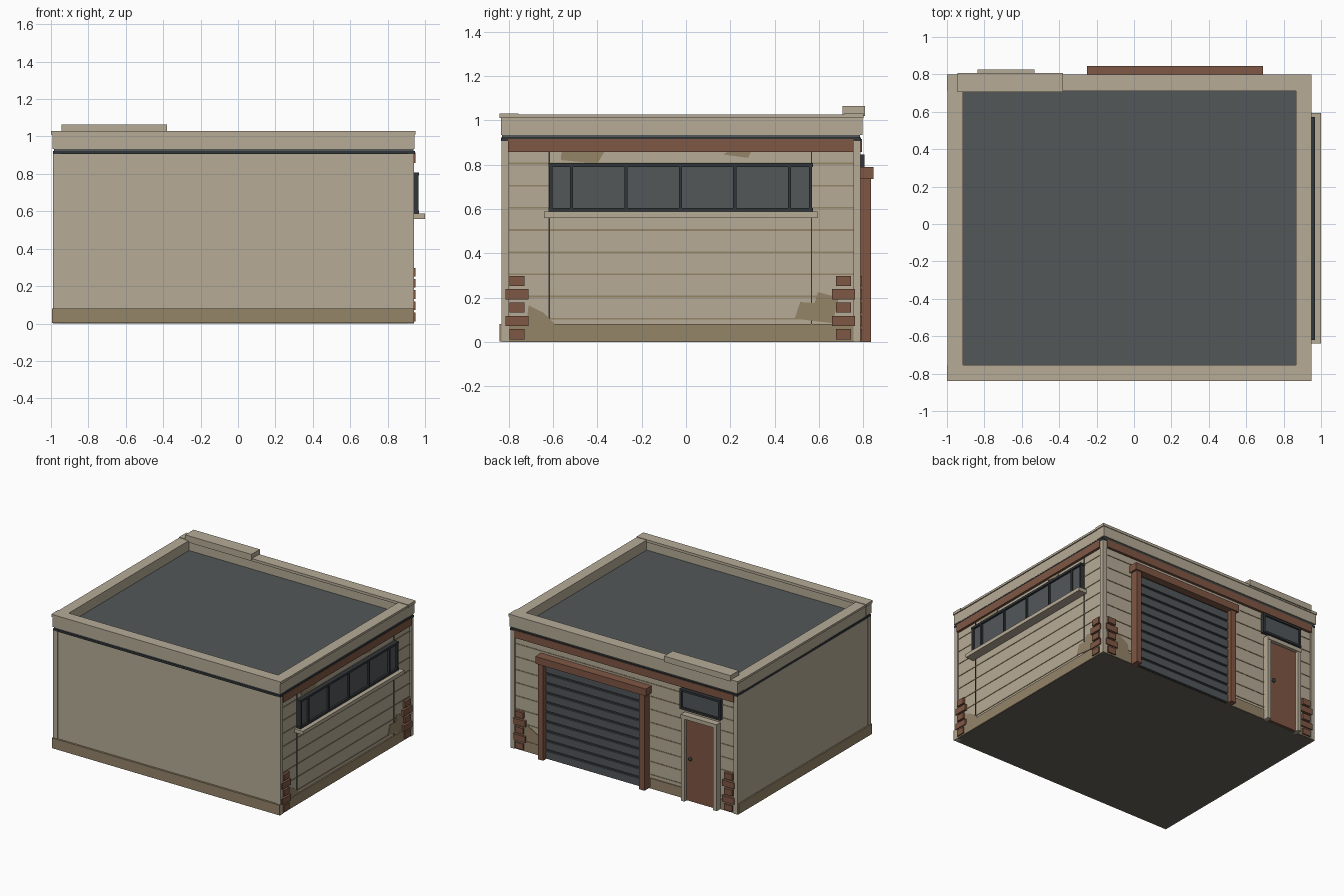
import bpy, bmesh


def material(name, r, g, b):
    m = bpy.data.materials.new(name)
    lin = [((c / 255 + 0.055) / 1.055) ** 2.4 for c in (r, g, b)]
    m.diffuse_color = (*lin, 1)
    return m


BEIGE = material("beige plaster", 182, 171, 151)
TAN = material("tan stain", 149, 133, 105)
BROWN = material("brick brown", 127, 87, 68)
SLATE = material("slate grey", 82, 87, 89)
DARK = material("dark metal", 50, 54, 56)
FLOOR = material("floor concrete", 105, 100, 91)


def finish(name, bm, mat):
    mesh = bpy.data.meshes.new(name)
    bmesh.ops.recalc_face_normals(bm, faces=bm.faces)
    bm.to_mesh(mesh)
    bm.free()
    mesh.materials.append(mat)
    ob = bpy.data.objects.new(name, mesh)
    bpy.context.collection.objects.link(ob)
    return ob


def boxes(name, mat, *spans):
    """One object from boxes given as (x0, x1, y0, y1, z0, z1)."""
    bm = bmesh.new()
    for x0, x1, y0, y1, z0, z1 in spans:
        for v in bmesh.ops.create_cube(bm, size=1)["verts"]:
            v.co = (x1 if v.co.x > 0 else x0,
                    y1 if v.co.y > 0 else y0,
                    z1 if v.co.z > 0 else z0)
    return finish(name, bm, mat)


def patch(name, points, wall):
    """Thin stain plate; wall 'x' takes (y, z) points, wall 'y' takes (x, z)."""
    bm = bmesh.new()
    a, b = (0.929, 0.9345) if wall == "x" else (0.774, 0.7795)
    place = (lambda p, d: (d, p[0], p[1])) if wall == "x" else (lambda p, d: (p[0], d, p[1]))
    rings = [[bm.verts.new(place(p, d)) for p in points] for d in (a, b)]
    n = len(points)
    for ring in rings:
        bm.faces.new(ring)
    for i in range(n):
        j = (i + 1) % n
        bm.faces.new((rings[0][i], rings[0][j], rings[1][j], rings[1][i]))
    finish(name, bm, TAN)


# Main shell and floor
boxes("walls", BEIGE, (-0.985, 0.93, -0.825, 0.775, 0.004, 0.94))
boxes("floor", FLOOR, (-0.985, 0.935, -0.83, 0.78, 0, 0.006))
boxes("corner_posts", BEIGE, *[
    (x, x + 0.035, y, y + 0.032, 0.0, 0.91)
    for x in (-0.99, 0.907) for y in (-0.831, 0.755)])

# Plinth around the foot of the walls
boxes("plinth", TAN,
      (-0.995, 0.942, -0.84, -0.82, 0.002, 0.08),
      (-0.995, -0.98, -0.84, 0.78, 0.002, 0.08),
      (0.92, 0.94, -0.84, 0.755, 0.002, 0.08),
      (-0.955, -0.84, 0.77, 0.783, 0.002, 0.08),
      (-0.53, -0.24, 0.77, 0.783, 0.002, 0.08),
      (0.68, 0.907, 0.77, 0.783, 0.002, 0.08))

# Siding seams on the right and back walls
levels = [0.105 + 0.1 * i for i in range(8)]
boxes("siding_seams_right", TAN, *[(0.929, 0.933, -0.80, 0.755, z - 0.004, z + 0.004) for z in levels])
boxes("siding_seams_back", TAN, *[(-0.955, 0.907, 0.774, 0.778, z - 0.004, z + 0.004) for z in levels])
boxes("panel_joints", DARK, *[(0.929, 0.934, y - 0.003, y + 0.003, 0.08, 0.86) for y in (-0.616, 0.566)])

# Worn plaster patches
patch("patch_low_front", [(-0.72, 0.08), (-0.71, 0.165), (-0.64, 0.13), (-0.59, 0.08)], "x")
patch("patch_low_back", [(0.49, 0.105), (0.515, 0.18), (0.58, 0.175), (0.595, 0.225),
                         (0.69, 0.2), (0.66, 0.085)], "x")
patch("patch_high_front", [(-0.565, 0.82), (-0.56, 0.87), (-0.36, 0.87), (-0.40, 0.805)], "x")
patch("patch_high_back", [(0.17, 0.845), (0.2, 0.87), (0.3, 0.87), (0.28, 0.83)], "x")
patch("patch_door_side", [(0.70, 0.08), (0.71, 0.15), (0.80, 0.20), (0.88, 0.17), (0.88, 0.08)], "y")

# Brown band and dark drip strip under the parapet
boxes("brown_band", BROWN,
      (0.92, 0.949, -0.802, 0.755, 0.857, 0.915),
      (-0.96, 0.907, 0.765, 0.794, 0.857, 0.915))
boxes("drip_strip", DARK, (-0.988, 0.945, -0.834, 0.79, 0.906, 0.922))
boxes("drip_strip_upper", SLATE, (-0.985, 0.938, -0.83, 0.785, 0.92, 0.936))

# Parapet, coping and sunken roof
boxes("parapet", BEIGE,
      (-0.993, 0.943, -0.835, -0.765, 0.933, 1.01),
      (-0.993, 0.943, 0.72, 0.795, 0.933, 1.01),
      (-0.99, -0.92, -0.77, 0.725, 0.933, 1.01),
      (0.87, 0.94, -0.77, 0.725, 0.933, 1.01))
boxes("coping", BEIGE,
      (-1.0, 0.95, -0.84, -0.755, 1.01, 1.03),
      (-1.0, 0.95, 0.712, 0.80, 1.01, 1.03),
      (-0.998, -0.915, -0.755, 0.712, 1.01, 1.026),
      (0.865, 0.948, -0.755, 0.712, 1.01, 1.026))
boxes("raised_coping", BEIGE, (-0.943, -0.38, 0.705, 0.808, 1.02, 1.065))
boxes("roof", SLATE, (-0.94, 0.89, -0.78, 0.74, 0.93, 0.945))

# Alternating corner bricks on the right and back walls
bricks_right, bricks_back = [], []
for i in range(5):
    z = 0.012 + 0.06 * i
    half = 0.052 if i % 2 else 0.034
    for c in (-0.762, 0.71):
        bricks_right.append((0.92, 0.949, c - half, c + half, z, z + 0.046))
    for c in (-0.912, 0.865):
        bricks_back.append((c - half, c + half, 0.765, 0.794, z, z + 0.046))
boxes("corner_bricks_right", BROWN, *bricks_right)
boxes("corner_bricks_back", BROWN, *bricks_back)

# Long window on the right wall
boxes("window_glass", SLATE, (0.925, 0.952, -0.61, 0.565, 0.60, 0.80))
boxes("window_frame", DARK,
      (0.925, 0.967, -0.62, 0.573, 0.79, 0.807),
      (0.925, 0.967, -0.62, 0.573, 0.588, 0.605),
      *[(0.925, 0.965, y - 0.007, y + 0.007, 0.595, 0.80)
        for y in (-0.609, -0.516, -0.27, -0.025, 0.22, 0.466, 0.562)])
boxes("window_sill", BEIGE, (0.92, 1.0, -0.64, 0.593, 0.56, 0.588))

# Roller door with slats, posts and header
boxes("roller_back", DARK, (-0.22, 0.66, 0.765, 0.788, 0.003, 0.74))
slat = 0.0735
boxes("roller_slats", SLATE, *[
    (-0.22, 0.66, 0.78, 0.80, 0.004 + slat * i, slat * (i + 1) - 0.012) for i in range(10)])
boxes("roller_posts", BROWN,
      (-0.232, -0.187, 0.77, 0.835, 0.0, 0.737),
      (0.63, 0.675, 0.77, 0.835, 0.0, 0.737))
boxes("roller_header", BROWN, (-0.25, 0.69, 0.77, 0.845, 0.735, 0.79))

# Entry door with frame and knob
boxes("entry_door", BROWN, (-0.82, -0.55, 0.765, 0.798, 0.003, 0.64))
boxes("entry_frame", BEIGE,
      (-0.837, -0.807, 0.765, 0.822, 0.0, 0.635),
      (-0.563, -0.533, 0.765, 0.822, 0.0, 0.635),
      (-0.837, -0.533, 0.765, 0.825, 0.635, 0.665))
bpy.ops.mesh.primitive_uv_sphere_add(segments=12, ring_count=8, radius=0.014,
                                     location=(-0.60, 0.806, 0.33))
knob = bpy.context.object
knob.name = "door_knob"
knob.data.materials.append(DARK)
bpy.ops.object.shade_smooth_by_angle()

# Small window above the entry door
boxes("transom_glass", SLATE, (-0.845, -0.515, 0.765, 0.792, 0.70, 0.835))
boxes("transom_frame", DARK,
      (-0.852, -0.508, 0.765, 0.805, 0.83, 0.846),
      (-0.852, -0.508, 0.765, 0.805, 0.692, 0.708),
      (-0.852, -0.836, 0.765, 0.804, 0.70, 0.838),
      (-0.524, -0.508, 0.765, 0.804, 0.70, 0.838))
